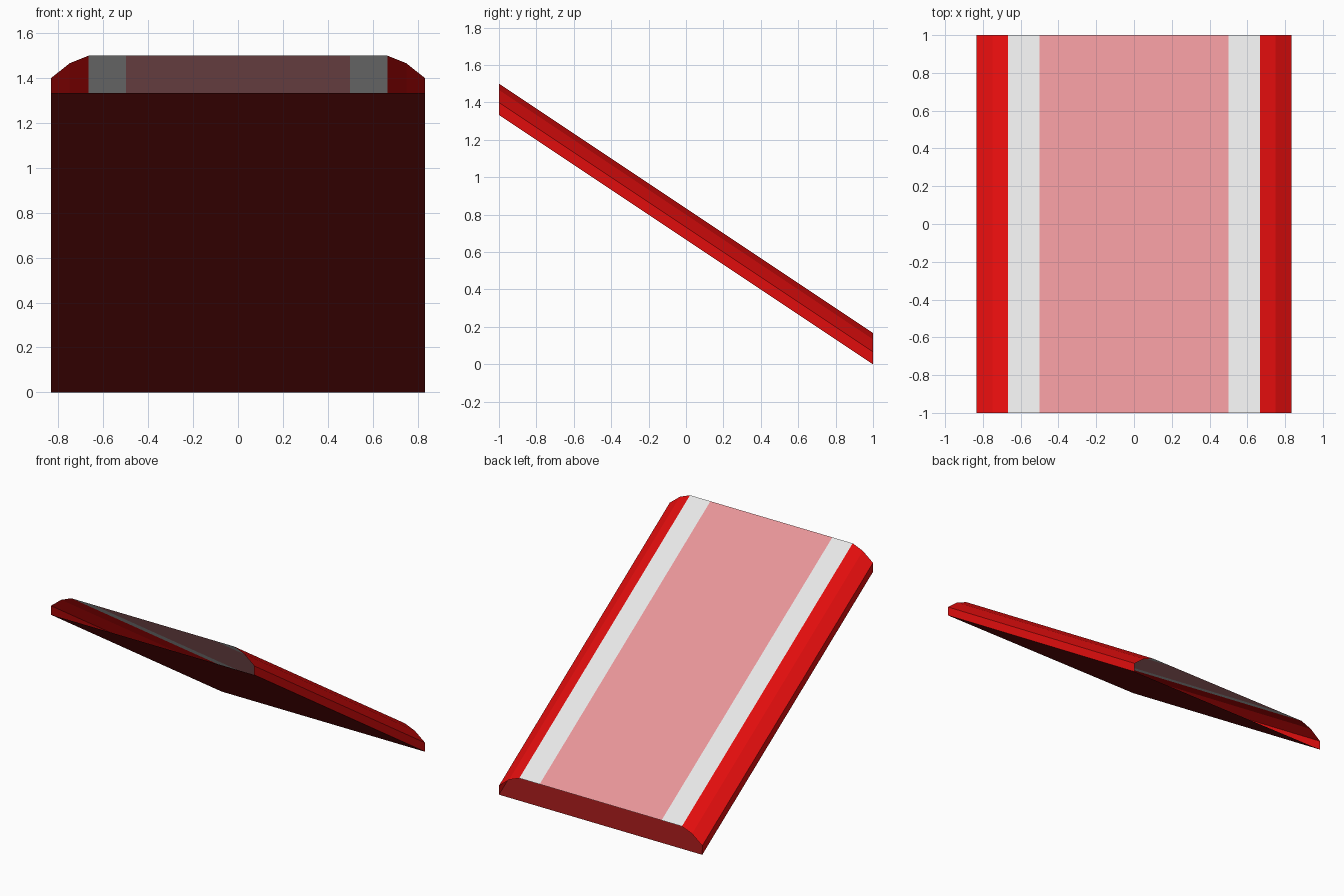
import bpy, bmesh

if "Cube" in bpy.data.objects:
    bpy.data.objects.remove(bpy.data.objects["Cube"])


def material(name, rgb):
    m = bpy.data.materials.new(name)
    m.diffuse_color = (*rgb, 1.0)
    m.use_nodes = True
    m.node_tree.nodes["Principled BSDF"].inputs["Base Color"].default_value = m.diffuse_color
    return m


RED, WHITE, PINK, DARK = range(4)
materials = [
    material("red", (0.75, 0.004, 0.004)),
    material("white", (0.9, 0.9, 0.9)),
    material("pink", (0.91, 0.34, 0.36)),
    material("dark_red", (0.19, 0.0055, 0.0055)),
]

# Half cross-section (x, height), from the bottom corner up to the pink stripe
half = [(0.8333, 0.0), (0.8333, 0.0667), (0.75, 0.1333), (0.6667, 0.1667), (0.5, 0.1667)]
profile = half + [(-x, z) for x, z in reversed(half)]

# Sloped open-ended ramp: the section swept from the high front to the low back
bm = bmesh.new()
front = [bm.verts.new((x, -1, z + 1.3333)) for x, z in profile]
back = [bm.verts.new((x, 1, z)) for x, z in profile]
n = len(profile)
for i in range(n):
    j = (i + 1) % n
    face = bm.faces.new((front[i], back[i], back[j], front[j]))
    mid = abs(profile[i][0] + profile[j][0]) / 2
    # Colour by position: underside, centre stripe, edge stripes, rounded sides
    if i == n - 1:
        face.material_index = DARK
    elif mid < 0.5:
        face.material_index = PINK
    elif mid < 0.66:
        face.material_index = WHITE
    else:
        face.material_index = RED

mesh = bpy.data.meshes.new("sloped_ramp")
bm.to_mesh(mesh)
bm.free()
for m in materials:
    mesh.materials.append(m)
ramp = bpy.data.objects.new("sloped_ramp", mesh)
bpy.context.collection.objects.link(ramp)
